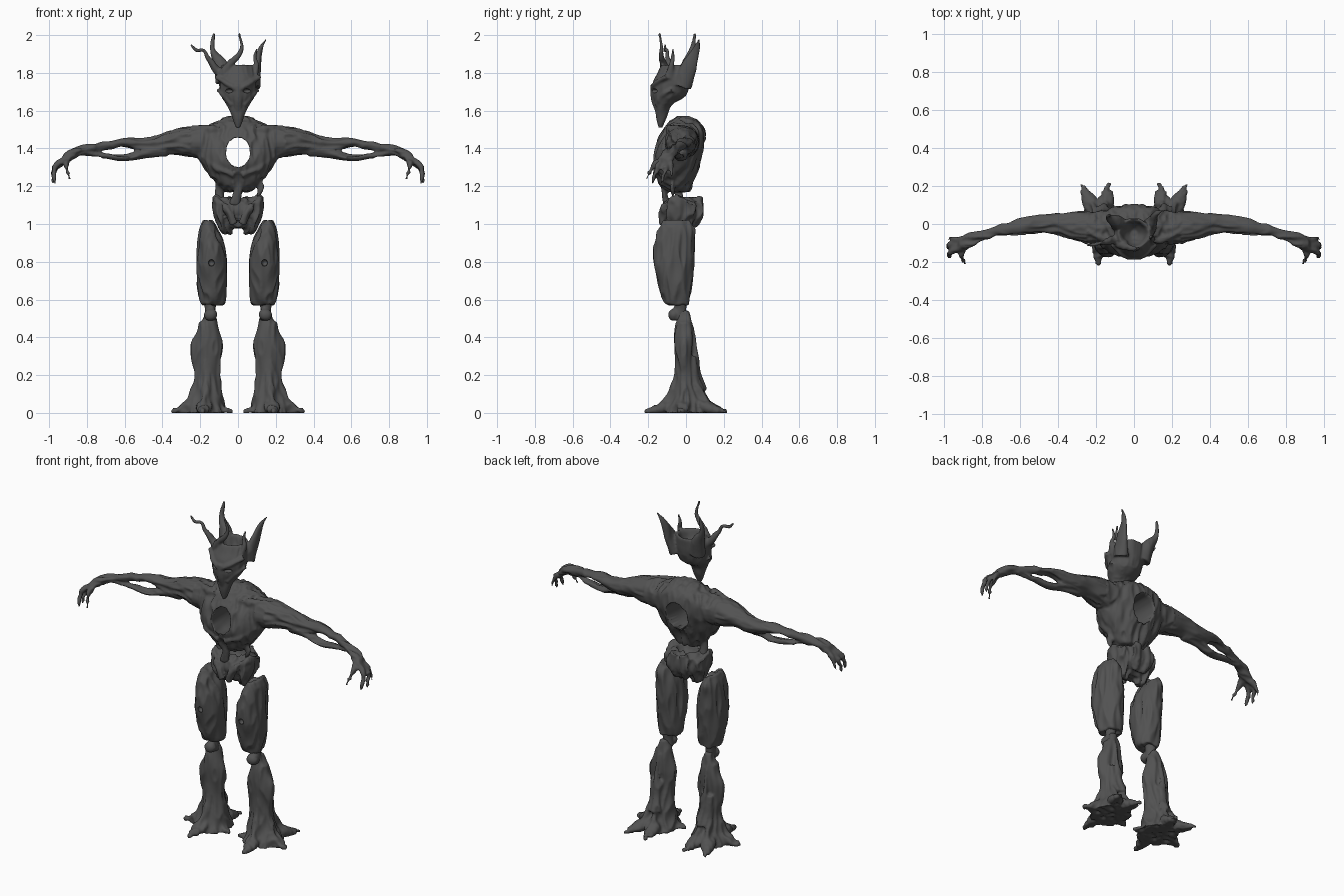
import bpy
import bmesh
from mathutils import Vector, noise

UNIT = 0.01  # all part tables are written in hundredths
AXES = {"X": Vector((1, 0, 0)), "Y": Vector((0, 1, 0)), "Z": Vector((0, 0, 1))}

default_cube = bpy.data.objects.get("Cube")
if default_cube:
    bpy.data.objects.remove(default_cube, do_unlink=True)

bark = bpy.data.materials.new("dark grey bark")
bark.use_nodes = True
bark_colour = (0.085, 0.085, 0.085, 1)
bark.diffuse_color = bark_colour
shader = next(n for n in bark.node_tree.nodes if n.type == "BSDF_PRINCIPLED")
shader.inputs["Base Color"].default_value = bark_colour
shader.inputs["Roughness"].default_value = 0.8


def smooth_path(points, steps):
    """Catmull-Rom resampling of (x, y, z, radius, radius) rows."""
    rows = [points[0]] + list(points) + [points[-1]]
    path = []
    for p, q, r, s in zip(rows, rows[1:], rows[2:], rows[3:]):
        for k in range(steps):
            t = k / steps
            path.append([b + t * (c - a) / 2
                         + t * t * (a - 2.5 * b + 2 * c - d / 2)
                         + t * t * t * (1.5 * (b - c) + (d - a) / 2)
                         for a, b, c, d in zip(p, q, r, s)])
    path.append(list(points[-1]))
    return path


def limb(bm, points, ref="X", side=1, flat=False, sides=20, steps=4):
    """Sweep an elliptical section along a path; ref is the first radius axis."""
    path = smooth_path([(p[0] * side, *p[1:]) for p in points], steps)
    centres = [Vector(p[:3]) * UNIT for p in path]
    circle = bmesh.ops.create_circle
    rings = []
    for i, (centre, row) in enumerate(zip(centres, path)):
        along = centres[min(i + 1, len(path) - 1)] - centres[max(i - 1, 0)]
        along = AXES["Z"] if flat else along.normalized()
        u = (AXES[ref] - along * along.dot(AXES[ref])).normalized()
        v = along.cross(u)
        ring = circle(bm, segments=sides, radius=1)["verts"]
        for vert in ring:
            a, b = vert.co.x, vert.co.y
            vert.co = centre + (u * a * max(row[3], 0.2) + v * b * max(row[4], 0.2)) * UNIT
        rings.append(ring)
    for low, high in zip(rings, rings[1:]):
        for j in range(sides):
            k = (j + 1) % sides
            bm.faces.new((low[j], low[k], high[k], high[j]))
    bm.faces.new(rings[0][::-1])
    bm.faces.new(rings[-1])


def ball(bm, x, y, z, rx, ry, rz):
    limb(bm, [(x, y, z + rz * h, rx * w, ry * w)
              for h, w in ((-1, 0.1), (-0.7, 0.7), (0, 1), (0.7, 0.7), (1, 0.1))], flat=True)


def make_object(name, bm):
    bmesh.ops.recalc_face_normals(bm, faces=bm.faces[:])
    mesh = bpy.data.meshes.new(name)
    bm.to_mesh(mesh)
    bm.free()
    obj = bpy.data.objects.new(name, mesh)
    bpy.context.scene.collection.objects.link(obj)
    return obj


def grow(name, bm, cutter=None, voxel=0.008, bump=0.011, grain="Z"):
    """Fuse the limbs into one skin, cut openings, then add bark ridges."""
    obj = make_object(name, bm)
    fuse = obj.modifiers.new("fuse", "REMESH")
    fuse.mode = "VOXEL"
    fuse.voxel_size = voxel
    tool = None
    if cutter:
        tool = make_object(name + "_cutter", cutter)
        tool.hide_render = True
        cut = obj.modifiers.new("cut", "BOOLEAN")
        cut.operation = "DIFFERENCE"
        cut.object = tool
    soften = obj.modifiers.new("soften", "SMOOTH")
    soften.iterations = 2
    graph = bpy.context.evaluated_depsgraph_get()
    skin = bpy.data.meshes.new_from_object(obj.evaluated_get(graph))
    obj.modifiers.clear()
    obj.data = skin
    if tool:
        bpy.data.objects.remove(tool, do_unlink=True)
    normals = [v.normal.copy() for v in skin.vertices]
    for vert, normal in zip(skin.vertices, normals):
        x, y, z = abs(vert.co.x), vert.co.y, vert.co.z
        scale = (7, 26, 26) if grain == "X" and x > 0.25 else (24, 24, 6)
        wobble = noise.noise(Vector((x * scale[0], y * scale[1], z * scale[2])))
        # thin tips sit far from the trunk and stay clean
        vert.co += normal * bump * (0.3 - abs(wobble) * 2 + wobble * 0.5)
        vert.co.z = max(vert.co.z, 0)
    skin.materials.clear()
    skin.materials.append(bark)
    skin.shade_smooth()
    return obj


# Torso with both arms and clawed hands
torso = bmesh.new()
limb(torso, [(0, -4, 117, 7, 6), (0, -5, 121, 11, 9), (0, -5, 126, 16, 11), (0, -5, 132, 20, 13),
             (0, -3, 142, 22, 13.5), (0, -1, 150, 19, 11), (0, -1, 155, 10, 7),
             (0, -1, 157, 6, 4)], flat=True, sides=32)
for side in (1, -1):
    limb(torso, [(8, -2, 143, 9, 10), (22, -2, 143.5, 9, 8.5), (32, -1, 143.5, 7.5, 7),
                 (42, 0, 142, 5.5, 5), (52, 0, 142, 4.5, 3.5), (60, -1, 143, 4, 2.6), (70, -3, 141.5, 3, 2.2),
                 (80, -6, 140, 3, 2.2), (88, -9, 137, 4, 2.7), (93, -12, 133, 4, 2)], "Y", side)
    # lower sinew of the split forearm
    limb(torso, [(38, -2, 139, 4, 3), (50, -2, 137, 3, 2.2), (61, -3, 135, 3, 1.8),
                 (72, -4, 136.5, 2, 1.4), (80, -6, 137.5, 2, 1.4), (87, -8, 137, 2, 2)], "Y", side)
    for knuckle, tip in (((95, -8, 131), (98, -8, 124)), ((97, -11, 130), (98, -13, 121)),
                         ((97, -15, 130), (97, -18, 121)), ((91, -17, 131), (89, -21, 124))):
        limb(torso, [(90, -11, 135, 2, 2), (*knuckle, 1.6, 1.6), (*tip, 0.6, 0.6)], "Y", side, sides=10)
    # collar ridge and rib folds
    limb(torso, [(3, -9, 150, 2, 2), (12, -9, 150, 2.5, 2), (24, -4, 149, 3, 2)], "Z", side)
    limb(torso, [(2, -16, 126, 1.5, 1.5), (10, -15, 129, 1.8, 1.8), (18, -9, 136, 2, 2)], "Z", side)
# torn strips hanging at the waist
limb(torso, [(10, -7, 124, 2.5, 2), (12, -7, 119, 1.8, 1.4), (10, -7, 114.5, 0.6, 0.6)])
limb(torso, [(-8, -5, 126, 3, 3), (-10, -4, 118, 2, 2), (-9, -3, 109, 3, 3)])
limb(torso, [(-2, -13, 123, 3, 2), (0, -12, 118, 2, 1.5), (-2, -10, 110, 3, 2)])
heart_hole = bmesh.new()
limb(heart_hole, [(0, -30, 138, 6.5, 8), (0, -10, 138, 6.5, 8), (0, 25, 138, 8.5, 9.5)], sides=32)
grow("torso_and_arms", torso, heart_hole, bump=0.01, grain="X")

# Pelvis of knotted roots
pelvis = bmesh.new()
limb(pelvis, [(0, -2, 98, 6, 6), (0, -2, 102, 10, 9), (0, -2, 107, 12, 10.5),
              (0, -2, 111, 12, 9.5), (0, -2, 114, 9, 7)], flat=True, sides=28)
for side in (1, -1):
    limb(pelvis, [(11, 0, 113, 3, 6), (10, -3, 106, 3, 8), (7, -3, 99, 3.5, 6), (5, -3, 94, 2, 3)], "X", side)
    limb(pelvis, [(12, -6, 113, 2, 2), (6, -12, 108, 2, 2), (2, -12, 100, 2, 2)], "Y", side)
    limb(pelvis, [(3, 7, 114, 2, 2), (5, 7, 107, 3, 3), (2, 4, 99, 2, 2)], "X", side)
pelvis_dip = bmesh.new()
ball(pelvis_dip, 0, -2, 116, 8, 5, 7)
grow("pelvis", pelvis, pelvis_dip, bump=0.014)

for side, label in ((1, "left"), (-1, "right")):
    # Thigh: a bark shell with an inner slot and a knot hole
    thigh = bmesh.new()
    limb(thigh, [(13.5, -4, 57, 6, 6), (13.5, -5, 60, 7, 7.5), (14, -6, 70, 8, 9.5),
                 (14, -6.5, 80, 8, 11), (14.5, -6, 90, 7, 11), (15.5, -5, 97, 5, 10),
                 (16, -5, 102, 2.5, 7)], side=side, flat=True, sides=28)
    slots = bmesh.new()
    limb(slots, [(5, -1, 62, 1.5, 1.5), (4.5, -2, 72, 2.5, 3), (5, -2, 82, 2.5, 3), (6, -2, 90, 1, 1)],
         side=side)
    ball(slots, 14 * side, -18, 79.5, 1.5, 3, 1.5)
    grow(label + "_thigh", thigh, slots, bump=0.009)

    # Knee: a stem and a ball
    knee = bmesh.new()
    limb(knee, [(14.5, -3, 49, 3, 3), (14.5, -3, 55, 3, 3), (14.5, -3, 60, 4, 4)], side=side)
    ball(knee, 14.5 * side, -6.5, 52, 3.5, 3, 3.5)
    grow(label + "_knee", knee, bump=0.004)

    # Shin trunk flaring into a star of root toes
    shin = bmesh.new()
    limb(shin, [(17, 0, 0, 12, 12), (17, 0, 4, 10.5, 10), (16.5, 0, 9, 8.5, 8), (16, 0, 18, 7, 5.5),
                (16.5, -1, 27, 8, 4.5), (16.5, -1, 36, 8.5, 5), (16, -1, 44, 6, 5),
                (15.5, -1, 50, 4, 3.5), (15, -1, 54, 2.5, 2.5)], side=side, flat=True, sides=28)
    for x, y in ((36, -3), (3, -4), (13, 22), (28, 21), (19, -22)):
        limb(shin, [(17, 0, 8, 6, 5), (17 + (x - 17) * 0.6, y * 0.6, 2.5, 3, 4),
                    (x, y, 0.6, 0.8, 0.8)], "Z", side)
        limb(shin, [(17 + (x - 17) * 0.5, y * 0.5, 5, 2, 2), (16 + (x - 16) * 0.3, y * 0.25, 16, 2, 2),
                    (16 + (x - 16) * 0.3, y * 0.18, 30, 1.5, 1.5)], "X", side)
    # calf root standing clear of the trunk
    limb(shin, [(16, 8, 12, 4, 3), (16, 6, 22, 2.5, 1.5), (16, 5, 33, 2, 1.5), (15.5, 2, 46, 2, 2)], side=side)
    grow(label + "_shin_and_foot", shin, bump=0.01)

# Head: pointed mask with a hollow crown
head = bmesh.new()
limb(head, [(0, -13.5, 151, 1, 1), (0, -13, 157, 3.5, 3), (0, -12, 163, 6, 4.5), (0, -9, 168, 9, 9),
            (0, -7.5, 175, 10.5, 10), (0, -6, 180, 10, 9), (0, -5, 184, 8.5, 8),
            (0, -5, 183.5, 7, 6.5), (0, -5, 179, 5, 5), (0, -5, 175, 2, 2)], flat=True, sides=28)
limb(head, [(0, -17, 174, 2, 2), (0, -16, 166, 2.5, 2.5), (0, -14, 158, 1.8, 1.8), (0, -14, 151, 0.7, 0.7)])
for side in (1, -1):
    # heavy brow and cheek
    limb(head, [(0, -17, 171, 1.5, 2), (5, -16, 174, 1.6, 2), (11, -10, 178, 1.5, 2)], "Z", side)
    limb(head, [(3, -15, 163, 1.5, 1.5), (7, -13, 168, 1.6, 1.6), (10, -7, 171, 1.5, 2)], "Z", side)
# antlers: two broad back blades, then the slender front ones
limb(head, [(-7, -1, 175, 5, 4), (-9, 1, 184, 4, 3.5), (-13, 3, 191, 1.7, 2),
            (-13.5, 4, 196, 1.1, 1.2), (-12.5, 5, 201, 0.7, 0.7)])
limb(head, [(8, -2, 173, 4, 5), (10, 1, 182, 2.2, 4.5), (11, 4, 189, 1.6, 3),
            (12.5, 6, 194, 1, 1.6), (15, 7, 198, 0.6, 0.7)])
limb(head, [(-7, -10, 179, 4, 3), (-4, -12, 185, 2, 2), (0, -13, 189, 1.5, 1.4),
            (2, -13, 194, 1, 1), (0.5, -14, 201, 0.6, 0.6)])
limb(head, [(9, -9, 177, 2, 3), (10, -8, 184, 1.4, 1.6), (9, -7, 188, 1, 1), (10, -7, 193, 0.6, 0.6)])
limb(head, [(-8, -8, 178, 3, 3), (-13, -9, 184, 2, 2), (-16, -10, 188, 1.4, 1.4),
            (-18, -10, 192, 1, 1), (-22, -11, 192, 0.9, 0.9), (-25, -11, 195, 0.6, 0.6)], "Y")
sockets = bmesh.new()
for side in (1, -1):
    ball(sockets, 5 * side, -17, 170.5, 2.5, 2.5, 1.2)
grow("horned_head", head, sockets, voxel=0.006, bump=0.004)
